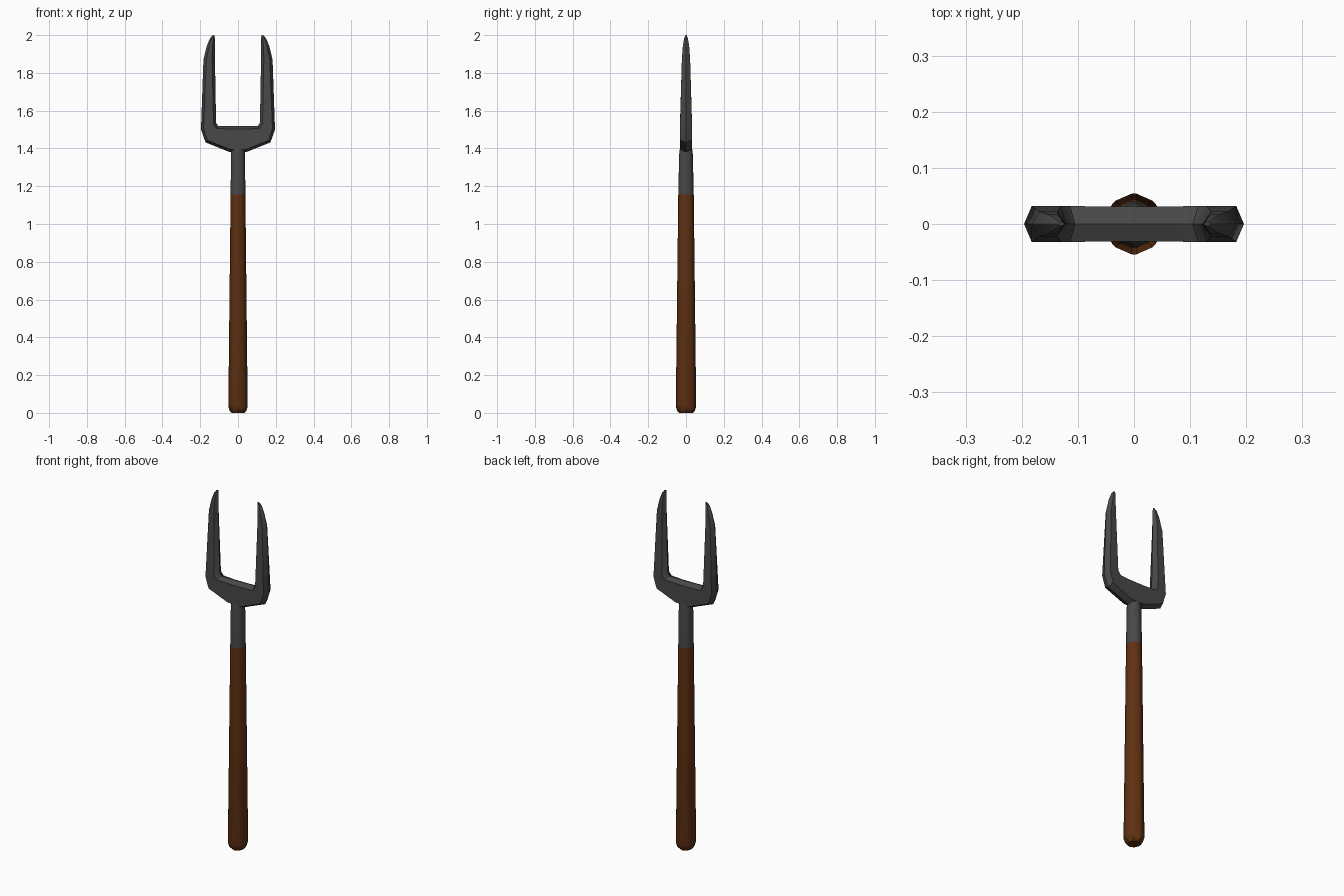
import bpy, bmesh, math

cube = bpy.data.objects.get("Cube")
if cube:
    bpy.data.objects.remove(cube, do_unlink=True)


def material(name, rgb):
    m = bpy.data.materials.new(name)
    m.use_nodes = True
    colour = (*rgb, 1)
    m.diffuse_color = colour
    m.node_tree.nodes["Principled BSDF"].inputs["Base Color"].default_value = colour
    return m


def loft(name, rings, mat, angle, bevel=0):
    """Skin a list of equal-sized rings and cap both ends."""
    bm = bmesh.new()
    loops = [[bm.verts.new(p) for p in ring] for ring in rings]
    n = len(loops[0])
    for a, b in zip(loops, loops[1:]):
        for i in range(n):
            j = (i + 1) % n
            bm.faces.new((a[i], a[j], b[j], b[i]))
    bm.faces.new(loops[0])
    bm.faces.new(loops[-1])
    bmesh.ops.recalc_face_normals(bm, faces=bm.faces)
    # Soften the lengthwise edges of the shaft
    if bevel:
        edges = [e for e in bm.edges if abs(e.verts[0].co.z - e.verts[1].co.z) > 0.05]
        bmesh.ops.bevel(bm, geom=edges, offset=bevel, segments=1, affect='EDGES')
    mesh = bpy.data.meshes.new(name)
    bm.to_mesh(mesh)
    bm.free()
    mesh.materials.append(mat)
    obj = bpy.data.objects.new(name, mesh)
    bpy.context.collection.objects.link(obj)
    bpy.ops.object.select_all(action='DESELECT')
    obj.select_set(True)
    bpy.context.view_layer.objects.active = obj
    bpy.ops.object.shade_smooth_by_angle(angle=math.radians(angle))
    return obj


def octagon(z, rx, ry):
    turns = [i * math.pi / 4 for i in range(8)]
    return [(rx * math.cos(t), ry * math.sin(t), z) for t in turns]


def section(outer, inner, half):
    """Six-sided blade section with a ridge on its outer and inner edge."""
    (ox, oz), (ix, iz) = outer, inner
    dx, dz = ix - ox, iz - oz
    k = min(0.3, 0.015 / math.hypot(dx, dz))
    near, far = (ox + dx * k, oz + dz * k), (ix - dx * k, iz - dz * k)
    return [(ox, 0, oz), (near[0], -half, near[1]), (far[0], -half, far[1]),
            (ix, 0, iz), (far[0], half, far[1]), (near[0], half, near[1])]


wood = material("brown wood", (0.115, 0.03, 0.006))
iron = material("dark iron", (0.065, 0.065, 0.065))

# Tapered wooden handle with a rounded butt
loft("handle", [octagon(z, rx, ry) for z, rx, ry in (
    (0, 0.033, 0.035), (0.012, 0.045, 0.047), (0.04, 0.053, 0.056),
    (1.155, 0.041, 0.043))], wood, 30, 0.005)

# Iron neck that runs up into the head
loft("neck", [octagon(z, rx, ry) for z, rx, ry in (
    (1.155, 0.041, 0.043), (1.37, 0.039, 0.038), (1.43, 0.037, 0.03))],
    iron, 30, 0.005)

# Two-pronged head, swept from one tip through the crossbar to the other
half_head = [section(*s) for s in (
    ((0.042, 1.38), (0.042, 1.518), 0.031),
    ((0.172, 1.432), (0.105, 1.518), 0.032),
    ((0.196, 1.5), (0.116, 1.535), 0.032),
    ((0.183, 1.87), (0.122, 1.87), 0.022),
    ((0.166, 1.94), (0.122, 1.94), 0.017),
    ((0.15, 1.98), (0.123, 1.985), 0.01),
    ((0.136, 1.998), (0.124, 2.0), 0.003))]
mirrored = [[(-x, y, z) for x, y, z in ring] for ring in reversed(half_head)]
loft("fork_head", mirrored + half_head, iron, 35)
